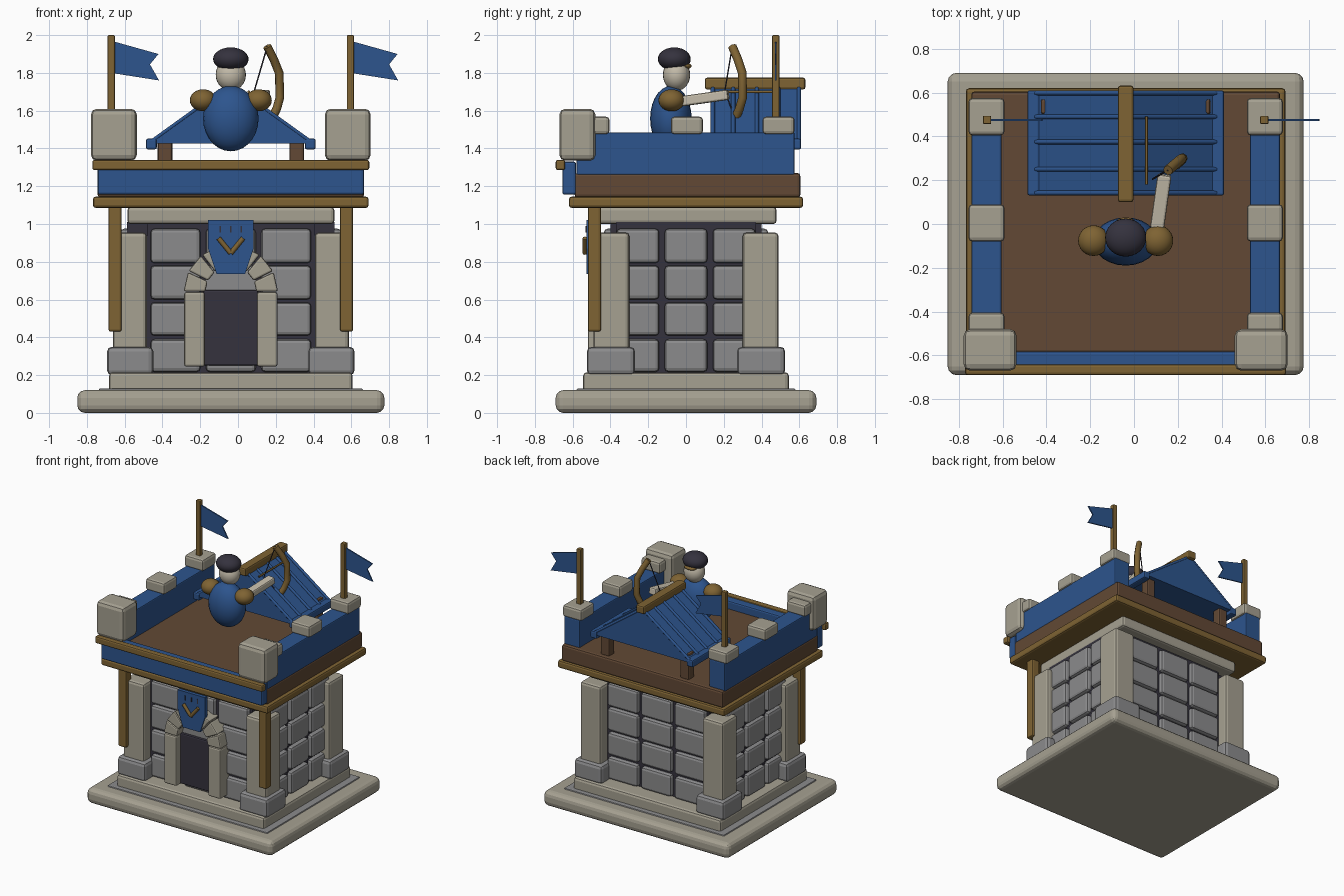
import bpy, bmesh, math
from mathutils import Vector

old = bpy.data.objects.get("Cube")
if old:
    bpy.data.objects.remove(old, do_unlink=True)

C = -0.038  # centre line of the tower


def material(name, rgb):
    m = bpy.data.materials.new(name)
    m.use_nodes = True
    m.diffuse_color = (*rgb, 1)
    m.node_tree.nodes["Principled BSDF"].inputs["Base Color"].default_value = (*rgb, 1)
    return m


STONE = material("pale stone", (0.38, 0.355, 0.285))
GREY = material("grey stone", (0.26, 0.26, 0.265))
DARK = material("dark slate", (0.035, 0.032, 0.048))
BLUE = material("blue paint", (0.026, 0.09, 0.27))
GOLD = material("golden wood", (0.21, 0.125, 0.033))
BROWN = material("brown wood", (0.122, 0.066, 0.035))
SKIN = material("pale skin", (0.55, 0.5, 0.4))


def finish(name, bm, mat, bevel=0.0, segs=2, smooth=True):
    bmesh.ops.recalc_face_normals(bm, faces=bm.faces)
    me = bpy.data.meshes.new(name)
    bm.to_mesh(me)
    bm.free()
    me.materials.append(mat)
    ob = bpy.data.objects.new(name, me)
    bpy.context.collection.objects.link(ob)
    if bevel:
        mod = ob.modifiers.new("bevel", "BEVEL")
        mod.width, mod.segments = bevel, segs
    if smooth:
        bpy.ops.object.select_all(action="DESELECT")
        ob.select_set(True)
        bpy.context.view_layer.objects.active = ob
        bpy.ops.object.shade_smooth_by_angle(angle=math.radians(35))
    return ob


def box(name, mat, x, y, z, bevel=0.012, segs=2):
    """Box from (low, high) ranges on each axis."""
    bm = bmesh.new()
    bmesh.ops.create_cube(bm, size=1)
    for v in bm.verts:
        for i, (lo, hi) in enumerate((x, y, z)):
            v.co[i] = lo if v.co[i] < 0 else hi
    return finish(name, bm, mat, bevel, segs, smooth=False)


def pair(name, mat, x, y, z, bevel=0.012):
    """Left and right boxes; x is measured outward from the centre line."""
    box("left_" + name, mat, (C + x[0], C + x[1]), y, z, bevel)
    box("right_" + name, mat, (C - x[1], C - x[0]), y, z, bevel)


def ball(name, mat, centre, radii):
    bm = bmesh.new()
    bmesh.ops.create_uvsphere(bm, u_segments=24, v_segments=14, radius=1)
    bmesh.ops.scale(bm, vec=radii, verts=bm.verts)
    bmesh.ops.translate(bm, vec=centre, verts=bm.verts)
    return finish(name, bm, mat)


def plate(name, mat, outline, y0, y1, bevel=0.0):
    """Outline in x and z, pushed through from y0 to y1."""
    bm = bmesh.new()
    face = bm.faces.new([bm.verts.new((x, y0, z)) for x, z in outline])
    ext = bmesh.ops.extrude_face_region(bm, geom=[face])
    verts = [g for g in ext["geom"] if isinstance(g, bmesh.types.BMVert)]
    bmesh.ops.translate(bm, vec=(0, y1 - y0, 0), verts=verts)
    return finish(name, bm, mat, bevel, 2, smooth=False)


def rod(name, mat, points, radius, sides=2):
    cu = bpy.data.curves.new(name, "CURVE")
    cu.dimensions = "3D"
    cu.bevel_depth, cu.bevel_resolution, cu.use_fill_caps = radius, sides, True
    sp = cu.splines.new("POLY")
    sp.points.add(len(points) - 1)
    for p, co in zip(sp.points, points):
        p.co = (*co, 1)
    cu.materials.append(mat)
    ob = bpy.data.objects.new(name, cu)
    bpy.context.collection.objects.link(ob)
    return ob


# Base
box("plinth", STONE, (C - 0.813, C + 0.813), (-0.69, 0.69), (0, 0.12), 0.04, 3)
box("plinth_paving", GREY, (C - 0.7, C + 0.7), (-0.58, 0.58), (0.05, 0.13), 0.01)
box("step", STONE, (C - 0.645, C + 0.645), (-0.545, 0.545), (0.1, 0.215), 0.02)

# Dark mortar core, notched at the corners
box("core_long", DARK, (C - 0.55, C + 0.55), (-0.37, 0.37), (0.2, 1.01), 0)
box("core_wide", DARK, (C - 0.445, C + 0.445), (-0.4, 0.4), (0.2, 1.01), 0)

# Stone blocks on all four walls
for row in range(4):
    z = (0.217 + row * 0.192, 0.39 + row * 0.195)
    for col in (-1, 0, 1):
        xc, yc = C + col * 0.293, col * 0.255
        for side, name in ((-1, "front"), (1, "back")):
            y = sorted((side * 0.36, side * 0.435))
            box(name + "_block", GREY, (xc - 0.132, xc + 0.132), y, z, 0.02)
        pair("wall_block", GREY, (0.5, 0.585), (yc - 0.113, yc + 0.113), z, 0.02)

# Corner pillars with feet, and the cornice
for s in (-1, 1):
    pair("pillar", STONE, (0.445, 0.625), sorted((s * 0.3, s * 0.49)), (0.3, 0.955), 0.02)
    pair("pillar_foot", GREY, (0.41, 0.655), sorted((s * 0.27, s * 0.525)), (0.2, 0.35), 0.025)
box("cornice", STONE, (C - 0.548, C + 0.548), (-0.48, 0.48), (1.0, 1.09), 0.018)

# Doorway
box("door", DARK, (C - 0.145, C + 0.145), (-0.47, -0.4), (0.25, 0.65), 0.01)
pair("door_jamb", STONE, (0.138, 0.247), (-0.52, -0.4), (0.245, 0.64))
STEPS = 7
for i in range(STEPS):
    a0 = math.pi * i / STEPS + 0.015
    a1 = math.pi * (i + 1) / STEPS - 0.015
    shape = [(C + r * math.cos(a), 0.64 + r * math.sin(a))
             for r, a in ((0.135, a0), (0.25, a0), (0.25, a1), (0.135, a1))]
    plate("arch_stone", STONE, shape, -0.52, -0.4, 0.01)
plate("arch_infill", GREY, [(C + 0.15 * math.cos(a * math.pi / 8), 0.64 + 0.15 * math.sin(a * math.pi / 8))
                            for a in range(9)], -0.45, -0.4)

# Hanging banner with a chevron and slits
plate("banner", BLUE, [(C + x, z) for x, z in (
    (-0.12, 1.02), (0.12, 1.02), (0.12, 0.87), (0.075, 0.735), (-0.075, 0.735), (-0.12, 0.87))],
    -0.528, -0.5)
for s in (-1, 1):
    rod("chevron_bar", GOLD, [(C + s * 0.065, -0.535, 0.925), (C, -0.535, 0.845)], 0.013)
for i in (-1, 0, 1):
    box("banner_slit", DARK, (C + i * 0.055 - 0.004, C + i * 0.055 + 0.004),
        (-0.532, -0.526), (0.955, 0.99), 0)

# Platform
box("lower_trim", GOLD, (C - 0.73, C + 0.73), (-0.62, 0.62), (1.085, 1.145), 0.015)
box("floor", BROWN, (C - 0.705, C + 0.705), (-0.59, 0.605), (1.14, 1.27), 0.015)
box("front_board", BLUE, (C - 0.705, C + 0.705), (-0.655, -0.582), (1.155, 1.33), 0.012)
box("front_rail", GOLD, (C - 0.733, C + 0.733), (-0.69, -0.64), (1.285, 1.34), 0.012)
pair("support_post", GOLD, (0.578, 0.648), (-0.52, -0.45), (0.43, 1.1))

# Parapet walls and battlements
pair("parapet", BLUE, (0.567, 0.704), (-0.58, 0.575), (1.26, 1.485), 0.008)
pair("front_tower", STONE, (0.498, 0.74), (-0.67, -0.48), (1.335, 1.61), 0.03)
for yc in (-0.49, 0.005, 0.49):
    pair("merlon", STONE, (0.553, 0.718), (yc - 0.085, yc + 0.085), (1.475, 1.568), 0.018)

# Flags
for x in (C - 0.633, C + 0.633):
    box("flag_pole", GOLD, (x - 0.019, x + 0.019), (0.456, 0.494), (1.55, 2.0), 0.006)
    plate("flag", BLUE, [(x + dx, z) for dx, z in (
        (0, 1.97), (0.25, 1.9), (0.205, 1.845), (0.253, 1.76), (0, 1.8))], 0.47, 0.48)

# Gabled shelter
plate("gable_roof", BLUE, [(C - 0.43, 1.425), (C + 0.43, 1.425), (C, 1.735)], 0.135, 0.605)
box("ridge_beam", GOLD, (C - 0.036, C + 0.036), (0.1, 0.632), (1.712, 1.775), 0.012)
pair("eave_beam", BLUE, (0.392, 0.449), (0.13, 0.61), (1.395, 1.452), 0.01)
pair("shelter_post", BROWN, (0.31, 0.387), (0.5, 0.572), (1.26, 1.47), 0.012)
for s in (-1, 1):
    for y in (0.142, 0.25, 0.375, 0.49, 0.598):
        rod("roof_batten", BLUE, [(C, y, 1.74), (C + s * 0.42, y, 1.438)], 0.011, 1)

# Archer
ball("body", BLUE, (C, -0.08, 1.558), (0.147, 0.11, 0.173))
ball("head", SKIN, (C, -0.05, 1.79), (0.08, 0.072, 0.085))
ball("cap", DARK, (C, -0.062, 1.873), (0.094, 0.087, 0.062))
ball("cap_peak", GOLD, (C, 0.0, 1.836), (0.05, 0.03, 0.016))
for s in (-1, 1):
    ball("shoulder", GOLD, (C + s * 0.147, -0.076, 1.655), (0.07, 0.07, 0.058))
arm = box("arm", SKIN, (-0.032, 0.032), (0, 0.25), (-0.027, 0.027), 0.01)
arm.location = (0.105, -0.02, 1.65)
arm.rotation_euler = (math.radians(8), 0, math.radians(-8))

# Bow, string and arrow
limb = [(0.155, 0.245, 1.94), (0.19, 0.275, 1.87), (0.218, 0.298, 1.8),
        (0.222, 0.3, 1.67), (0.205, 0.283, 1.61), (0.18, 0.262, 1.56)]
rod("bow", GOLD, limb, 0.023)
rod("bow_string", DARK, [limb[0], (0.085, 0.205, 1.7), limb[-1]], 0.004, 1)
rod("arrow", GOLD, [(0.057, 0.18, 1.7), (0.057, 0.49, 1.7)], 0.007, 1)
